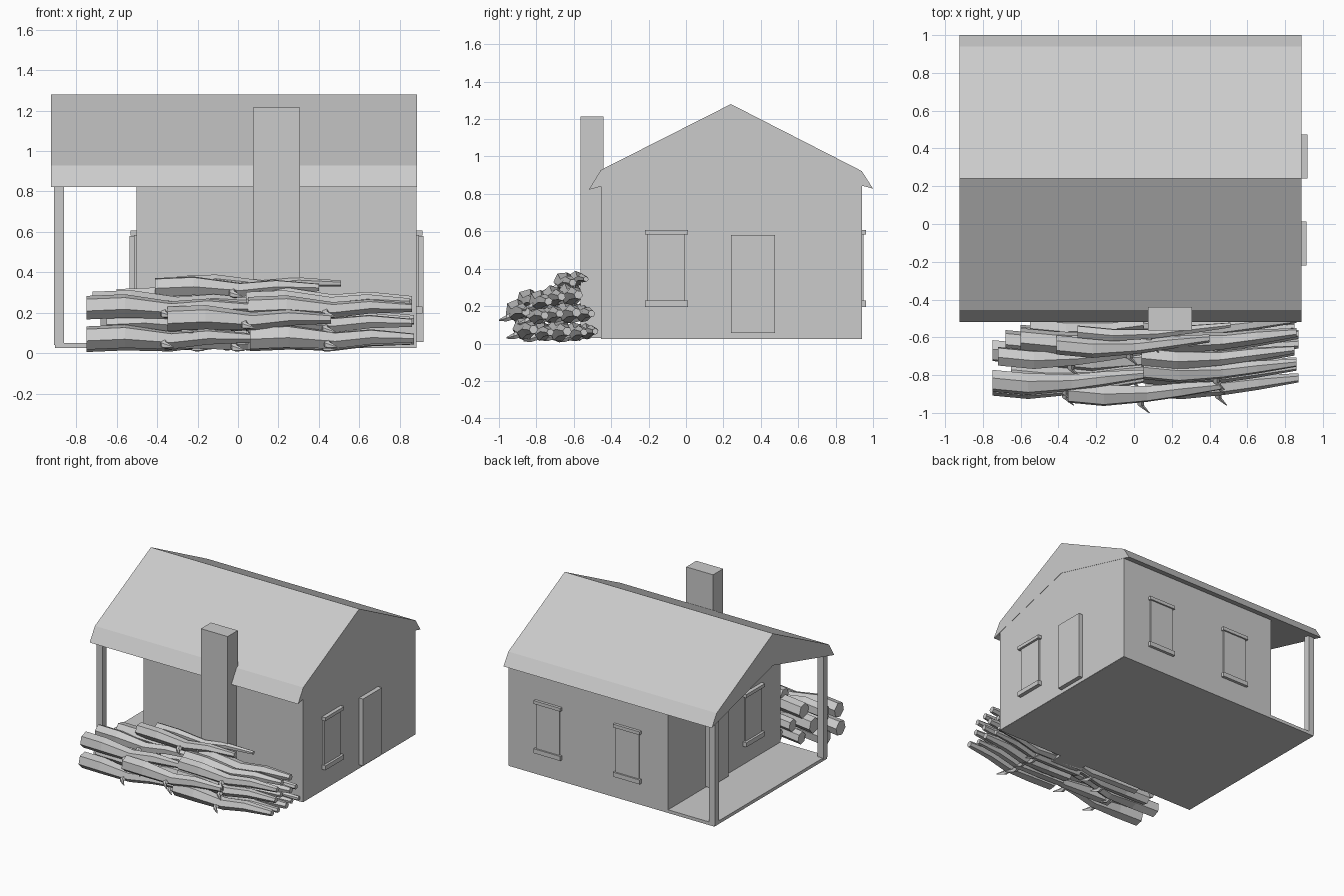
import bpy, bmesh, math, random
from mathutils import Vector

if "Cube" in bpy.data.objects:
    bpy.data.objects.remove(bpy.data.objects["Cube"])

random.seed(4)

def finish(name, bm):
    bmesh.ops.recalc_face_normals(bm, faces=bm.faces)
    me = bpy.data.meshes.new(name)
    bm.to_mesh(me)
    bm.free()
    ob = bpy.data.objects.new(name, me)
    bpy.context.collection.objects.link(ob)
    return ob

def loft(bm, rings):
    """Skin closed rings of points and cap both ends."""
    rings = [[bm.verts.new(p) for p in r] for r in rings]
    n = len(rings[0])
    for a, b in zip(rings, rings[1:]):
        for i in range(n):
            bm.faces.new((a[i], a[(i + 1) % n], b[(i + 1) % n], b[i]))
    bm.faces.new(rings[0][::-1])
    bm.faces.new(rings[-1])

def prism_x(name, profile, x0, x1):
    bm = bmesh.new()
    loft(bm, [[(x, y, z) for y, z in profile] for x in (x0, x1)])
    return finish(name, bm)

def box(name, x0, x1, y0, y1, z0, z1):
    return prism_x(name, [(y0, z0), (y1, z0), (y1, z1), (y0, z1)], x0, x1)

# House body, floor and roof
prism_x("walls", [(-.455, .026), (.94, .026), (.94, .915), (.24, 1.27), (-.455, .92)], -.503, .884)
box("porch_floor", -.905, .88, -.455, .94, .025, .05)
prism_x("roof", [(-.52, .822), (-.455, .928), (.24, 1.28), (.94, .922), (1.0, .828),
                 (.24, 1.03)], -.925, .886)
box("chimney", .073, .306, -.565, -.44, .03, 1.215)

# Porch posts
for side, y in (("front", -.455), ("back", .89)):
    box(side + "_post", -.91, -.86, y, y + .05, .04, .88)

# Doors and windows on both end walls
for side, wx, s in (("right", .884, 1), ("left", -.503, -1)):
    def end_panel(part, depth, *yz):
        box(f"{side}_{part}", *sorted((wx - s * .02, wx + s * depth)), *yz)
    end_panel("door", .034, .24, .475, .055, .58)
    end_panel("window_pane", .012, -.205, -.005, .2, .6)
    end_panel("window_lintel", .03, -.22, .012, .582, .608)
    end_panel("window_sill", .03, -.22, .012, .195, .23)

# Back wall windows
for i, x in enumerate((.42, -.27)):
    box(f"back_window_pane_{i}", x + .015, x + .217, .92, .95, .2, .6)
    box(f"back_window_lintel_{i}", x, x + .232, .92, .962, .582, .608)
    box(f"back_window_sill_{i}", x, x + .232, .92, .962, .195, .23)

# Bent, tapered hexagonal log with a twig stub
# station: x, y offset, z offset, radius
LOG = [(0, 0, 0, .06), (.19, -.018, .008, .06), (.42, -.01, -.012, .045),
       (.6, .012, .006, .04), (.81, .035, .0, .024)]

def log(name, x, y, z, size=1):
    bm = bmesh.new()
    turn = random.uniform(0, 1)
    rings = []
    for dx, dy, dz, r in LOG:
        rings.append([(x + dx,
                       y + dy + size * r * math.cos(turn + k * math.tau / 6),
                       max(.003, z + dz + size * r * math.sin(turn + k * math.tau / 6)))
                      for k in range(6)])
    loft(bm, rings)
    base = Vector((x + .38, y - .01, z - .01))
    twig = [((0, 0, 0), .026), ((.005, -.06, -.025), .018), ((.05, -.1, -.035), .004)]
    loft(bm, [[base + Vector(o) + Vector((r * math.cos(k * math.tau / 5), 0,
                                          r * math.sin(k * math.tau / 5)))
               for k in range(5)] for o, r in twig])
    for v in bm.verts:
        v.co.z = max(v.co.z, .003)
    finish(name, bm)

# Stacked log pile: y, z, start positions along x, thickness
PILE = [(-.85, .075, (-.75, .06), 1), (-.89, .17, (-.35,), 1),
        (-.76, .06, (-.4, .05), .8), (-.67, .065, (-.75, .06), 1),
        (-.58, .06, (-.6, .04), .8), (-.52, .065, (-.45, .06), .7),
        (-.83, .225, (-.75,), 1), (-.79, .15, (-.65, .05), .9),
        (-.71, .16, (-.41, .04), .9), (-.62, .165, (-.68, .06), 1),
        (-.54, .16, (-.55, .05), .8), (-.77, .225, (.05,), .9),
        (-.70, .25, (-.72, .04), .9), (-.61, .26, (-.6, .05), 1),
        (-.64, .325, (-.41,), .85), (-.57, .345, (-.3,), .6)]
for i, (y, z, starts, size) in enumerate(PILE):
    for j, x in enumerate(starts):
        log(f"log_{i}_{j}", x, y, z, size)
